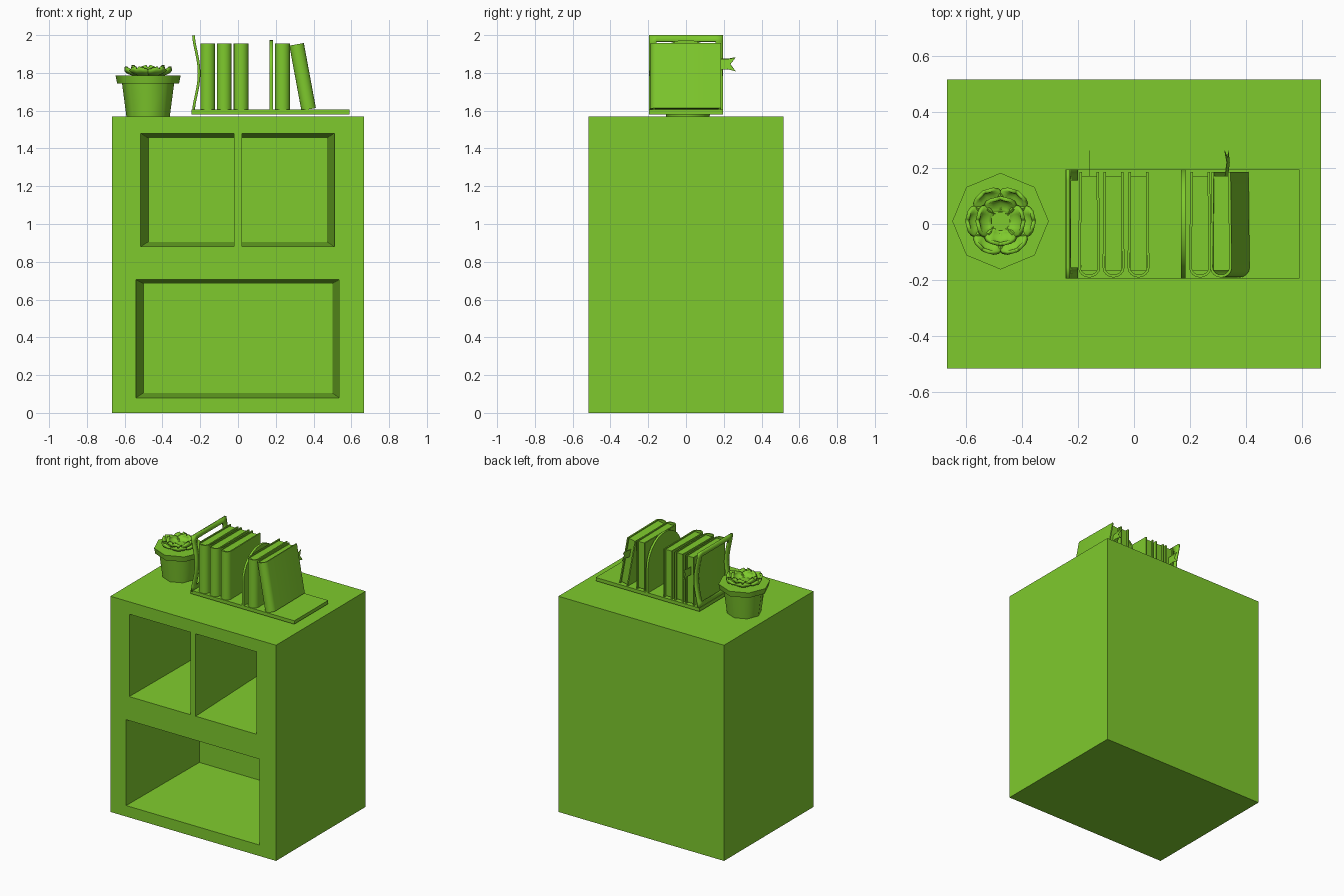
import bpy, bmesh, math
from mathutils import Matrix, Vector

if "Cube" in bpy.data.objects:
    bpy.data.objects.remove(bpy.data.objects["Cube"])

green = bpy.data.materials.new("leaf_green")
green.use_nodes = True
colour = (0.21, 0.59, 0.026, 1)
green.diffuse_color = colour
green.node_tree.nodes["Principled BSDF"].inputs["Base Color"].default_value = colour


def finish(name, bm, smooth=None):
    bmesh.ops.recalc_face_normals(bm, faces=bm.faces)
    mesh = bpy.data.meshes.new(name)
    bm.to_mesh(mesh)
    bm.free()
    mesh.materials.append(green)
    ob = bpy.data.objects.new(name, mesh)
    bpy.context.scene.collection.objects.link(ob)
    if smooth:
        bpy.ops.object.select_all(action="DESELECT")
        bpy.context.view_layer.objects.active = ob
        ob.select_set(True)
        bpy.ops.object.shade_smooth_by_angle(angle=math.radians(smooth))
    return ob


def loft(name, loops, smooth=None):
    """Skin a series of closed point loops and cap both ends."""
    bm = bmesh.new()
    rings = [[bm.verts.new(p) for p in loop] for loop in loops]
    n = len(rings[0])
    for a, b in zip(rings, rings[1:]):
        for i in range(n):
            j = (i + 1) % n
            bm.faces.new((a[i], a[j], b[j], b[i]))
    bm.faces.new(rings[0])
    bm.faces.new(rings[-1])
    return finish(name, bm, smooth)


def rect_xz(x0, x1, z0, z1, y):
    return [(x0, y, z0), (x1, y, z0), (x1, y, z1), (x0, y, z1)]


def box(name, x0, x1, y0, y1, z0, z1):
    return loft(name, [rect_xz(x0, x1, z0, z1, y) for y in (y0, y1)])


def sheet(name, us, vs, point, thickness, keep=lambda i, j: True, smooth=None):
    """Curved sheet over a grid, with optional missing cells."""
    bm = bmesh.new()
    grid = [[bm.verts.new(point(u, v)) for v in vs] for u in us]
    for i in range(len(us) - 1):
        for j in range(len(vs) - 1):
            if keep(i, j):
                bm.faces.new((grid[i][j], grid[i + 1][j], grid[i + 1][j + 1], grid[i][j + 1]))
    bmesh.ops.delete(bm, geom=[v for v in bm.verts if not v.link_faces], context="VERTS")
    ob = finish(name, bm, smooth)
    mod = ob.modifiers.new("thickness", "SOLIDIFY")
    mod.thickness = thickness
    mod.offset = 0
    return ob


# Cabinet with three niches that taper toward the back
cabinet = box("cabinet", -0.667, 0.667, -0.515, 0.515, 0, 1.57)
FRONT, BACK = -0.515, 0.27
niches = [
    ((-0.515, -0.02, 0.88, 1.48), (-0.475, -0.02, 0.905, 1.455)),
    ((0.02, 0.51, 0.88, 1.48), (0.02, 0.47, 0.905, 1.455)),
    ((-0.54, 0.535, 0.08, 0.705), (-0.5, 0.5, 0.105, 0.685)),
]
for mouth, rear in niches:
    # extend the cutter slightly past the front along the same taper
    k = 0.02 / (BACK - FRONT)
    outer = [m + (m - r) * k for m, r in zip(mouth, rear)]
    cutter = loft("niche_cutter", [rect_xz(*outer, FRONT - 0.02), rect_xz(*rear, BACK)])
    mod = cabinet.modifiers.new("niche", "BOOLEAN")
    mod.operation = "DIFFERENCE"
    mod.solver = "EXACT"
    mod.object = cutter
    bpy.context.view_layer.objects.active = cabinet
    bpy.ops.object.modifier_apply(modifier=mod.name)
    bpy.data.objects.remove(cutter)

# Book rack: base, curved open end frame and arched divider
box("rack_base", -0.245, 0.59, -0.195, 0.195, 1.58, 1.605)
steps = [i / 12 for i in range(13)]
sheet("rack_end_frame", [-0.195, -0.155, 0.155, 0.195], steps,
      lambda y, t: (-0.236 + 0.03 * math.sin(math.pi * t) ** 1.5, y, 1.597 + 0.402 * t),
      0.014, lambda i, j: i != 1 or j in (0, 11), smooth=30)
arch = [(-0.195, 1.6), (0.195, 1.6)]
arch += [(0.195 * math.cos(math.pi * i / 16), 1.78 + 0.195 * math.sin(math.pi * i / 16))
         for i in range(17)]
loft("rack_divider", [[(x, y, z) for y, z in arch] for x in (0.168, 0.184)], smooth=30)

# Books: U-shaped cover with a rounded spine at the front, page block inside
HEIGHT, HALF, BOARD = 0.35, 0.039, 0.009


def book(name, x, z=1.605, tilt=0):
    outer, inner = [(HALF - 0.004, 0.185)], [(HALF - 0.004 - BOARD, 0.185)]
    for i in range(9):
        a = math.pi * i / 8
        c, s = math.cos(a), math.sin(a)
        outer.append((HALF * c, -0.155 - 0.036 * s))
        inner.append(((HALF - BOARD) * c, -0.155 - 0.026 * s))
    outer.append((-HALF + 0.004, 0.185))
    inner.append((-HALF + 0.004 + BOARD, 0.185))
    bm = bmesh.new()
    layers = [[[bm.verts.new((px, py, h)) for px, py in line] for line in (outer, inner)]
              for h in (0, HEIGHT)]
    (ob, ib), (ot, it) = layers
    for i in range(len(outer) - 1):
        j = i + 1
        for quad in ((ob[i], ob[j], ot[j], ot[i]), (ib[i], ib[j], it[j], it[i]),
                     (ob[i], ob[j], ib[j], ib[i]), (ot[i], ot[j], it[j], it[i])):
            bm.faces.new(quad)
    for i in (0, -1):
        bm.faces.new((ob[i], ib[i], it[i], ot[i]))
    cover = finish(name + "_cover", bm, 35)
    w = HALF - BOARD - 0.001
    pages = box(name + "_pages", -w, w, -0.165, 0.172, 0.006, HEIGHT - 0.008)
    place = Matrix.Translation((x, 0, z)) @ Matrix.Rotation(tilt, 4, "Y")
    for part in (cover, pages):
        part.matrix_world = place
    return place


def bookmark(name, place, curl):
    # forked ribbon hanging out of the page edge
    outline = [(0.16, 0.21), (0.22, 0.215), (0.262, 0.205), (0.235, 0.242),
               (0.262, 0.278), (0.22, 0.27), (0.16, 0.27)]
    bend = lambda y: curl * math.sin((y - 0.17) * 35)
    loops = [[(bend(y) + dx, y, z) for y, z in outline] for dx in (-0.001, 0.001)]
    loft(name, loops).matrix_world = place


places = [book("book_%d" % (n + 1), x) for n, x in enumerate((-0.16, -0.073, 0.016, 0.236))]
leaning = book("leaning_book", 0.374, 1.607, math.radians(-10.5))
bookmark("bookmark_straight", places[0], 0)
bookmark("bookmark_curled", leaning, 0.006)

# Eight-sided pot with a flared rim
CX, CY = -0.476, 0.01
pot_rings = []
for r, z in ((0.115, 1.57), (0.138, 1.745), (0.164, 1.745), (0.172, 1.785)):
    pot_rings.append([(CX + r * math.cos(k * math.pi / 4), CY + r * math.sin(k * math.pi / 4), z)
                      for k in range(8)])
loft("pot", pot_rings, smooth=46)


# Succulent: rings of thick cupped leaves around a square heart
def leaf(name, angle, r0, r1, z0, z1, width):
    def point(t, s):
        w = width * math.sqrt(max(0.04, 1 - (2 * t - 0.9) ** 2)) * s
        r = r0 + (r1 - r0) * math.sin(t * math.pi * 0.55) - 0.25 * abs(w)
        z = z0 + (z1 - z0) * t ** 1.4 + 0.012 * s * s
        return Matrix.Rotation(angle, 3, "Z") @ Vector((r, w, z)) + Vector((CX, CY, 0))
    sheet(name, [i / 6 for i in range(7)], [-1, -0.5, 0, 0.5, 1], point, 0.014, smooth=60)


for k in range(6):
    leaf("outer_leaf_%d" % (k + 1), k * math.pi / 3, 0.04, 0.12, 1.785, 1.822, 0.055)
for k in range(4):
    leaf("inner_leaf_%d" % (k + 1), k * math.pi / 2, 0.03, 0.083, 1.79, 1.83, 0.055)
box("succulent_heart", CX - 0.033, CX + 0.033, CY - 0.033, CY + 0.033, 1.78, 1.805)
